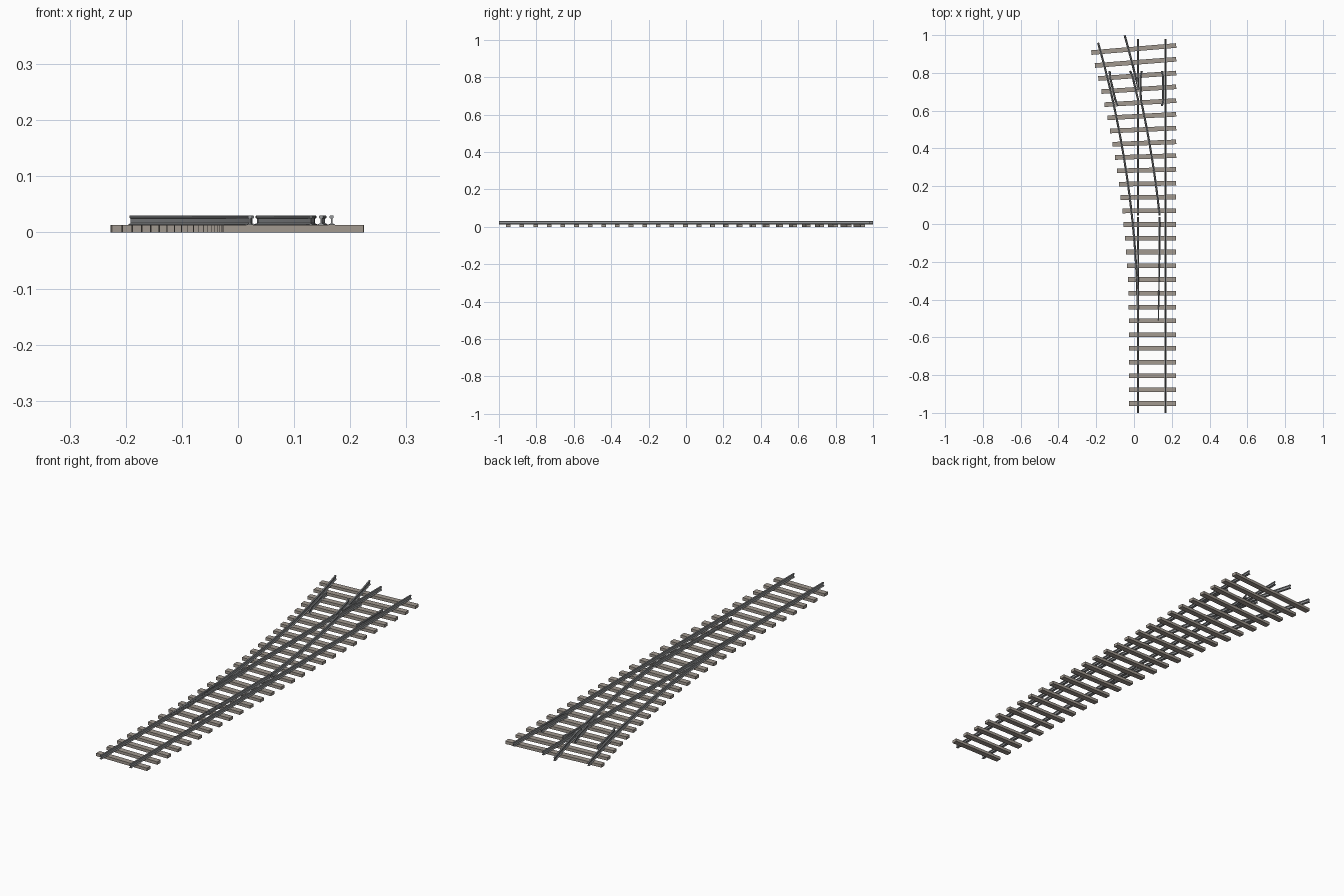
import bpy, bmesh, math
from mathutils import Vector

if "Cube" in bpy.data.objects:
    bpy.data.objects.remove(bpy.data.objects["Cube"])

XL, XR = 0.021, 0.167        # gauge lines of the straight track
Y0, R = -0.55, 5.5           # start and radius of the diverging curve
GAUGE = XR - XL
END = 0.278                  # angle at the end of the curve
Z0, Z1 = 0.013, 0.030        # rail foot and rail head heights

def material(name, col):
    m = bpy.data.materials.new(name)
    m.diffuse_color = (*col, 1)
    m.use_nodes = True
    m.node_tree.nodes["Principled BSDF"].inputs["Base Color"].default_value = m.diffuse_color
    return m

STEEL = material("steel", (0.30, 0.31, 0.32))
WOOD = material("weathered_wood", (0.36, 0.32, 0.28))

def finish(bm, name, mat):
    bmesh.ops.recalc_face_normals(bm, faces=bm.faces)
    me = bpy.data.meshes.new(name)
    bm.to_mesh(me)
    bm.free()
    me.materials.append(mat)
    ob = bpy.data.objects.new(name, me)
    bpy.context.collection.objects.link(ob)
    return ob

# Right half of the rail section: foot, web, head
HALF = [(0.0056, Z0), (0.0056, Z0 + 0.0014), (0.0014, Z0 + 0.0034),
        (0.0014, Z1 - 0.0055), (0.0036, Z1 - 0.0042),
        (0.0036, Z1 - 0.0008), (0.0028, Z1)]
SECTION = HALF + [(-u, z) for u, z in reversed(HALF)]

def rail(name, path, widths=None):
    """Sweep the rail section along a plan path, with optional width taper."""
    pts = [Vector(p) for p in path]
    bm = bmesh.new()
    rings = []
    for i, p in enumerate(pts):
        d = (pts[min(i + 1, len(pts) - 1)] - pts[max(i - 1, 0)]).normalized()
        n = Vector((d.y, -d.x))
        w = widths[i] if widths else 1
        rings.append([bm.verts.new((p.x + n.x * u * w, p.y + n.y * u * w, z))
                      for u, z in SECTION])
    k = len(SECTION)
    for a, b in zip(rings, rings[1:]):
        for j in range(k):
            bm.faces.new((a[j], a[(j + 1) % k], b[(j + 1) % k], b[j]))
    bm.faces.new(rings[0])
    bm.faces.new(rings[-1])
    return finish(bm, name, STEEL)

def arc_pt(off, t):
    """Point on the diverging curve; off is measured right of its left rail."""
    r = R + off
    return (XL - R + r * math.cos(t), Y0 + r * math.sin(t))

def at_y(off, y):
    return math.asin((y - Y0) / (R + off))

def arc(off, ya, tb, n=24):
    ta = at_y(off, ya)
    return [arc_pt(off, ta + (tb - ta) * i / n) for i in range(n + 1)]

# Outer stock rails
rail("straight_stock_rail", [(XR, -1), (XR, 0.98)])
rail("curved_stock_rail", [(XL, -1)] + arc(0, Y0, END, 32))

# Switch blades, thinned toward the tips
rail("straight_switch_blade",
     [(XL + 0.003, -0.51), (XL + 0.002, -0.25), (XL, -0.08), (XL, 0.036)],
     [0.4, 0.6, 1, 1])
rail("curved_switch_blade",
     [(0.130, -0.51), (0.1325, -0.30), (0.135, -0.12), (0.136, 0.036)],
     [0.4, 0.7, 1, 1])

# Closure rails running into the bent wing rails of the crossing
rail("straight_closure_rail",
     [(XL, 0.045), (XL, 0.66)] +
     [arc_pt(GAUGE - o, at_y(GAUGE - o, y))
      for o, y in [(0.015, 0.70), (0.015, 0.78), (0.021, 0.81)]])
rail("curved_closure_rail",
     arc(GAUGE, 0.045, at_y(GAUGE, 0.655), 16) +
     [(XL + 0.014, 0.69), (XL + 0.014, 0.78), (XL + 0.020, 0.81)])

# Crossing nose rails leading out of the turnout
rail("straight_crossing_rail", [(XL, 0.71), (XL, 0.98)])
rail("curved_crossing_rail", arc(GAUGE, 0.71, END, 10))

# Guard rails with flared ends
FLARE = [(0.020, 0.625), (0.014, 0.655), (0.014, 0.72), (0.014, 0.775), (0.020, 0.81)]
rail("straight_guard_rail", [(XR - o + 0.001, y) for o, y in FLARE])
rail("curved_guard_rail", [arc_pt(o, at_y(o, y)) for o, y in FLARE])

# Sleepers: squared right ends, lengthening and swinging with the curve
RIGHT, DEPTH, COUNT = 0.2235, 0.0245, 27
for i in range(COUNT):
    yr = -0.95 + i * 1.895 / (COUNT - 1)
    tilt = 0.09 * max(0, yr - 0.02)
    yl = yr - 0.35 * tilt
    left = (XL if yl < Y0 else arc_pt(0, at_y(0, yl))[0]) - 0.048
    length = (RIGHT - left) / math.cos(tilt)
    bm = bmesh.new()
    bmesh.ops.create_cube(bm, size=1)
    for v in bm.verts:
        v.co = ((v.co.x - 0.5) * length, v.co.y * DEPTH, (v.co.z + 0.5) * Z0)
    ob = finish(bm, f"sleeper_{i + 1:02d}", WOOD)
    ob.location = (RIGHT, yr, 0)
    ob.rotation_euler.z = tilt
